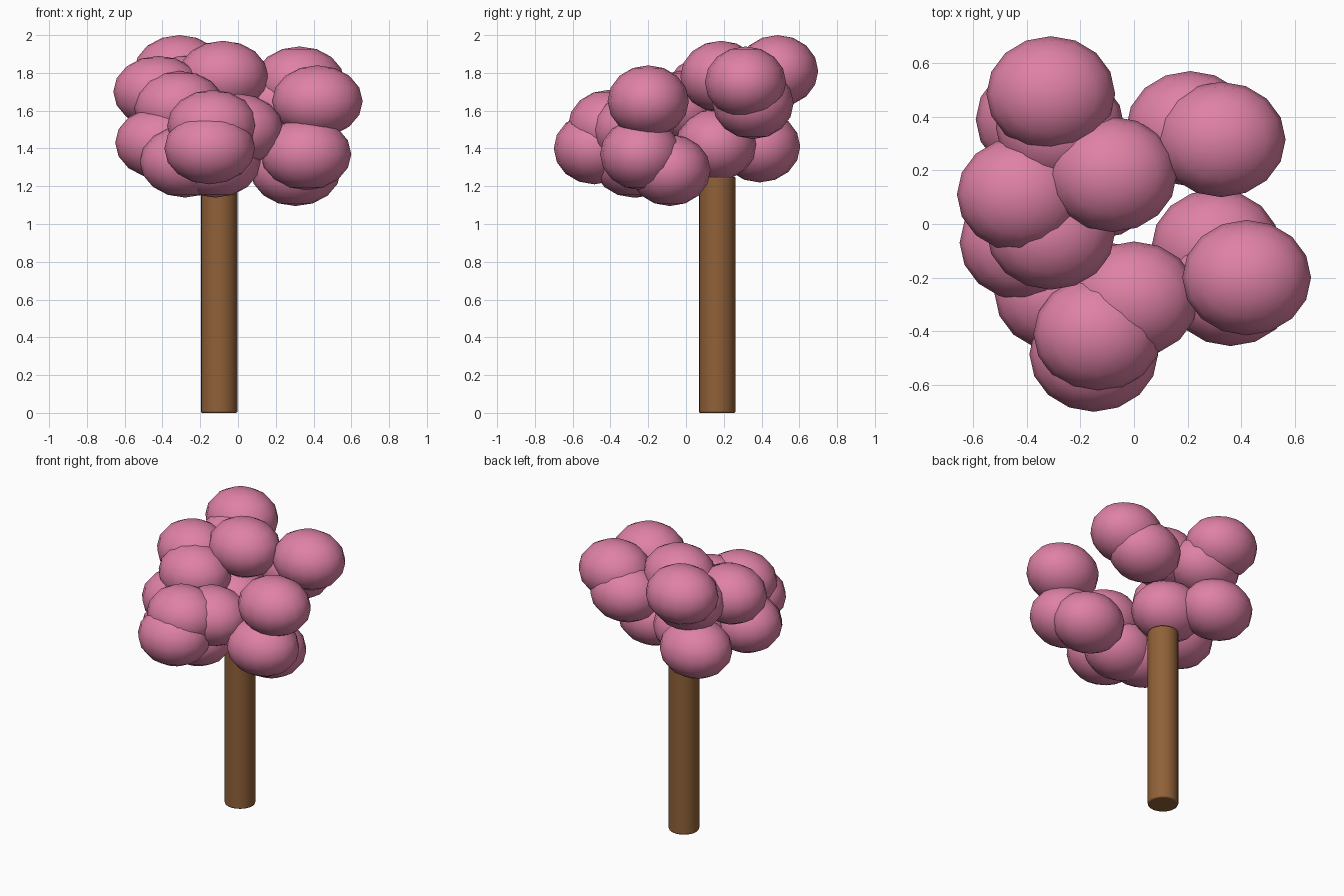
import bpy

cube = bpy.data.objects.get("Cube")
if cube:
    bpy.data.objects.remove(cube, do_unlink=True)


def make_material(name, rgb):
    mat = bpy.data.materials.new(name)
    mat.use_nodes = True
    colour = (*rgb, 1.0)
    mat.diffuse_color = colour
    mat.node_tree.nodes["Principled BSDF"].inputs["Base Color"].default_value = colour
    return mat


blossom_pink = make_material("blossom pink", (0.74, 0.22, 0.38))
bark_brown = make_material("bark brown", (0.28, 0.12, 0.04))


def add_blossom(name, centre):
    """One slightly flattened ball of blossom."""
    bpy.ops.mesh.primitive_uv_sphere_add(segments=16, ring_count=8, radius=1, location=centre)
    ball = bpy.context.object
    ball.name = name
    ball.scale = (0.24, 0.215, 0.19)
    bpy.ops.object.transform_apply(location=False, rotation=False, scale=True)
    bpy.ops.object.shade_smooth()
    ball.data.materials.append(blossom_pink)


# Trunk: plain round post with a slightly eased edge
bpy.ops.mesh.primitive_cylinder_add(vertices=20, radius=0.097, depth=1.25,
                                    location=(-0.10, 0.165, 0.625))
trunk = bpy.context.object
trunk.name = "trunk"
trunk.data.materials.append(bark_brown)
bevel = trunk.modifiers.new("eased edge", "BEVEL")
bevel.width = 0.008
bevel.segments = 2
bevel.limit_method = "ANGLE"
bevel.angle_limit = 1.0
bpy.ops.object.shade_smooth_by_angle()

# Crown: clusters of overlapping blossom balls
crown = {
    "back_right": [(-0.31, 0.485, 1.81), (-0.35, 0.39, 1.41), (-0.275, 0.36, 1.71)],
    "back_left": [(0.325, 0.315, 1.75), (0.21, 0.355, 1.64)],
    "middle": [(-0.08, 0.185, 1.78), (-0.14, 0.16, 1.42)],
    "right": [(-0.42, 0.11, 1.70), (-0.31, -0.03, 1.62), (-0.41, -0.07, 1.43)],
    "left": [(0.42, -0.20, 1.65), (0.36, -0.24, 1.37), (0.305, -0.085, 1.285)],
    "front": [(-0.135, -0.41, 1.52), (-0.15, -0.485, 1.40), (0.0, -0.28, 1.50),
              (-0.28, -0.26, 1.33), (-0.12, -0.28, 1.33)],
}
for side, centres in crown.items():
    for number, centre in enumerate(centres, 1):
        add_blossom(f"blossom_{side}_{number}", centre)
